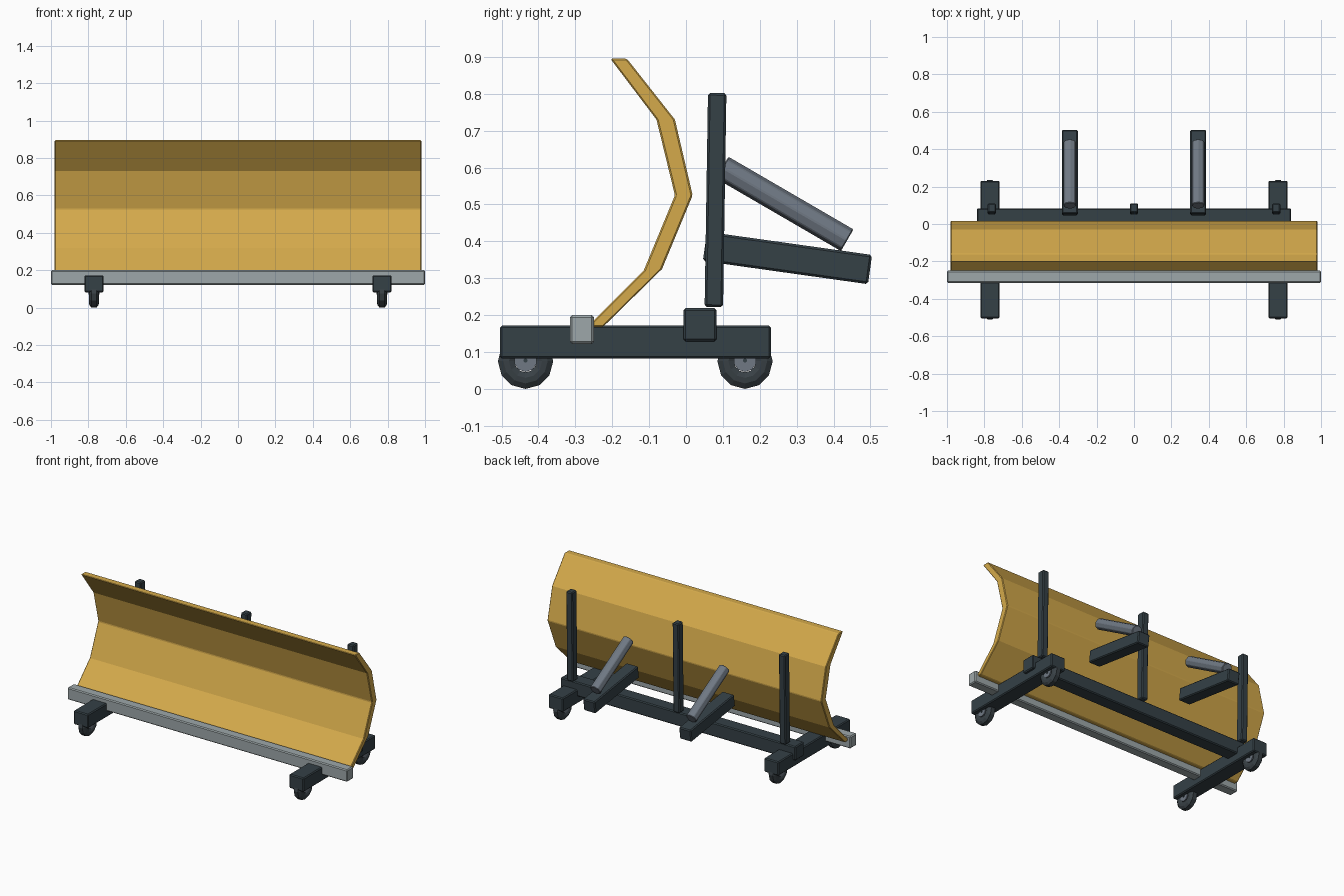
import bpy, bmesh, math
from mathutils import Matrix, Vector

old = bpy.data.objects.get("Cube")
if old:
    bpy.data.objects.remove(old, do_unlink=True)


def material(name, rgb):
    m = bpy.data.materials.new(name)
    m.use_nodes = True
    m.diffuse_color = (*rgb, 1)
    m.node_tree.nodes["Principled BSDF"].inputs["Base Color"].default_value = (*rgb, 1)
    return m


YELLOW = material("yellow paint", (0.66, 0.40, 0.07))
STEEL = material("light steel", (0.34, 0.39, 0.40))
DARK = material("dark frame", (0.035, 0.052, 0.062))
RUBBER = material("dark rubber", (0.04, 0.052, 0.06))
GREY = material("cylinder grey", (0.16, 0.19, 0.23))


def finish(name, bm, mat, bevel=0.0):
    bmesh.ops.recalc_face_normals(bm, faces=bm.faces)
    mesh = bpy.data.meshes.new(name)
    bm.to_mesh(mesh)
    bm.free()
    mesh.materials.append(mat)
    ob = bpy.data.objects.new(name, mesh)
    bpy.context.collection.objects.link(ob)
    if bevel:
        mod = ob.modifiers.new("edge bevel", "BEVEL")
        mod.width = bevel
        mod.segments = 1
    return ob


def box(name, centre, size, mat, tilt=0.0, bevel=0.006):
    bm = bmesh.new()
    bmesh.ops.create_cube(bm, size=1, matrix=Matrix.Diagonal((*size, 1)))
    ob = finish(name, bm, mat, bevel)
    ob.location = centre
    ob.rotation_euler.x = tilt
    return ob


def rod(name, start, end, radius, sides, mat, bevel=0.0):
    a, b = Vector(start), Vector(end)
    bm = bmesh.new()
    bmesh.ops.create_cone(bm, cap_ends=True, segments=sides, radius1=radius,
                          radius2=radius, depth=(b - a).length)
    ob = finish(name, bm, mat, bevel)
    ob.location = (a + b) / 2
    ob.rotation_euler = (b - a).to_track_quat("Z", "Y").to_euler()
    return ob


def tyre(name, centre):
    # rounded cross-section (x offset, radius) spun around the axle
    section = [(-0.02, 0.03), (-0.027, 0.045), (-0.025, 0.06), (-0.014, 0.075),
               (0.014, 0.075), (0.025, 0.06), (0.027, 0.045), (0.02, 0.03)]
    bm = bmesh.new()
    vs = [bm.verts.new((x, 0, -r)) for x, r in section]
    es = [bm.edges.new((vs[i], vs[(i + 1) % len(vs)])) for i in range(len(vs))]
    bmesh.ops.spin(bm, geom=vs + es, cent=(0, 0, 0), axis=(1, 0, 0),
                   angle=math.tau, steps=12, use_merge=True)
    bmesh.ops.remove_doubles(bm, verts=bm.verts, dist=0.0005)
    finish(name, bm, RUBBER).location = centre


# Curved blade: side profile extruded across the width
front = [(-0.267, 0.168), (-0.115, 0.32), (-0.03, 0.525), (-0.08, 0.73), (-0.205, 0.895)]
back = [(-0.16, 0.895), (-0.03, 0.73), (0.018, 0.525), (-0.065, 0.325), (-0.225, 0.168)]
profile = front + back
bm = bmesh.new()
left, right = [[bm.verts.new((x, y, z)) for y, z in profile] for x in (0.98, -0.98)]
n = len(profile)
for i in range(n):
    j = (i + 1) % n
    bm.faces.new((left[i], left[j], right[j], right[i]))
for ring in (left, right):
    for i in range(n // 2 - 1):
        bm.faces.new((ring[i], ring[i + 1], ring[n - 2 - i], ring[n - 1 - i]))
finish("blade", bm, YELLOW, 0.004)

# Cutting edge and rear cross beam
box("cutting_edge", (0, -0.282, 0.161), (2.0, 0.065, 0.078), STEEL)
box("cross_beam", (0, 0.038, 0.174), (1.68, 0.09, 0.09), DARK)

# Upright posts behind the blade
for label, x in (("right", -0.76), ("middle", 0), ("left", 0.76)):
    box(label + "_post", (x, 0.08, 0.512), (0.045, 0.05, 0.58), DARK, math.radians(-0.9))

for label, s in (("right", -1), ("left", 1)):
    # Push arms and hydraulic cylinders
    box(label + "_push_arm", (s * 0.343, 0.275, 0.355), (0.085, 0.452, 0.08), DARK,
        math.radians(-8))
    rod(label + "_cylinder", (s * 0.343, 0.098, 0.60), (s * 0.343, 0.437, 0.403),
        0.035, 8, GREY, 0.003)
    # Skid rails with a wheel at each end
    sx = s * 0.77
    box(label + "_skid_rail", (sx, -0.137, 0.127), (0.104, 0.735, 0.09), DARK)
    for end, y in (("front", -0.435), ("rear", 0.16)):
        name = f"{label}_{end}_"
        tyre(name + "tyre", (sx, y, 0.075))
        rod(name + "hub", (sx - 0.026, y, 0.077), (sx + 0.026, y, 0.077), 0.031, 10, GREY)
        rod(name + "axle", (sx - 0.03, y, 0.077), (sx + 0.03, y, 0.077), 0.006, 8, DARK)
